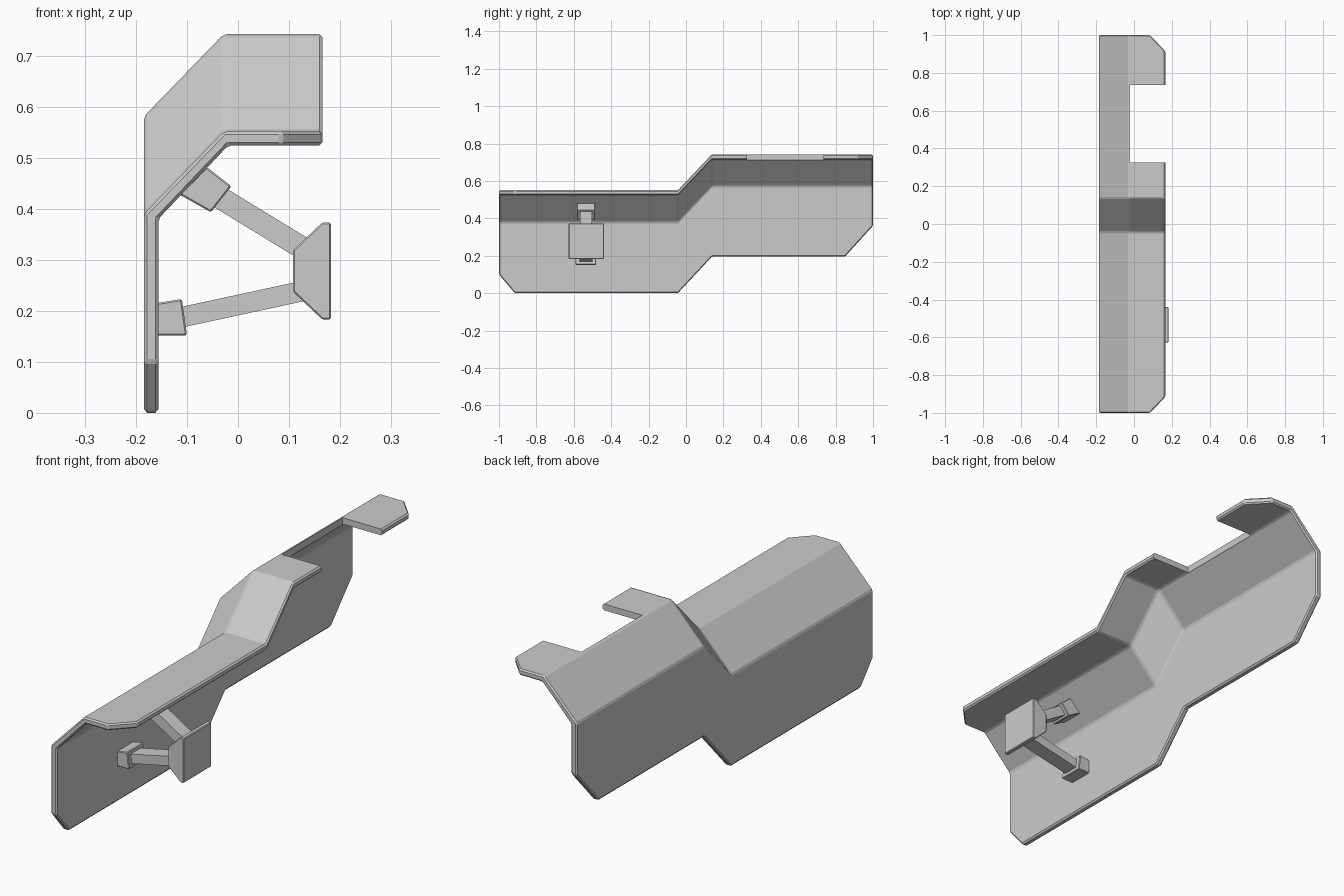
import bpy, bmesh

if "Cube" in bpy.data.objects:
    bpy.data.objects.remove(bpy.data.objects["Cube"])


def loft(name, rings, bevel=0.004):
    """Closed solid through rings with equal point counts."""
    bm = bmesh.new()
    rows = [[bm.verts.new(p) for p in ring] for ring in rings]
    n = len(rows[0])
    for a, b in zip(rows, rows[1:]):
        for i in range(n):
            j = (i + 1) % n
            bm.faces.new((a[i], a[j], b[j], b[i]))
    bm.faces.new(rows[0][::-1])
    bm.faces.new(rows[-1])
    bmesh.ops.recalc_face_normals(bm, faces=bm.faces)
    mesh = bpy.data.meshes.new(name)
    bm.to_mesh(mesh)
    bm.free()
    obj = bpy.data.objects.new(name, mesh)
    bpy.context.collection.objects.link(obj)
    if bevel:
        mod = obj.modifiers.new("edge_bevel", 'BEVEL')
        mod.width = bevel
        mod.segments = 1
        mod.limit_method = 'ANGLE'
    return obj


def prism(name, profile, width, bevel=0.003, y=-0.535):
    """Front-view profile extruded across y."""
    return loft(name, [[(x, y + s * width / 2, z) for x, z in profile]
                       for s in (-1, 1)], bevel)


# Bent shield plate: (y, lower edge z, step height, outer edge x)
sections = [
    (-1.0, 0.10, 0.0, 0.085),
    (-0.915, 0.0, 0.0, 0.166),
    (-0.043, 0.0, 0.0, 0.166),
    (0.138, 0.195, 0.191, 0.166),
    (0.85, 0.195, 0.191, 0.166),
    (0.915, 0.267, 0.191, 0.166),
    (1.0, 0.36, 0.191, 0.085),
]
rings = []
for y, low, step, tip in sections:
    rings.append([
        (-0.184, y, low), (-0.184, y, 0.39 + step),
        (-0.028, y, 0.551 + step), (tip, y, 0.551 + step),
        (tip, y, 0.524 + step), (-0.019, y, 0.524 + step),
        (-0.156, y, 0.38 + step), (-0.156, y, low)])
shield = loft("shield_plate", rings, 0.006)

# Notch in the upper flange
cutter = prism("notch_cutter", [(-0.021, 0.6), (0.3, 0.6), (0.3, 0.9), (-0.021, 0.9)],
               0.41, 0, y=0.53)
cutter.hide_render = True
cutter.display_type = 'WIRE'
cut = shield.modifiers.new("notch", 'BOOLEAN')
cut.operation = 'DIFFERENCE'
cut.solver = 'EXACT'
cut.object = cutter
bpy.context.view_layer.objects.active = shield
for mod_name in ("edge_bevel", "notch"):
    bpy.ops.object.modifier_apply(modifier=mod_name)
bpy.data.objects.remove(cutter)

# Bracket: mounting feet, arms and end block
prism("upper_foot", [(-0.115, 0.428), (-0.053, 0.393), (-0.013, 0.444), (-0.062, 0.482)], 0.098)
prism("lower_foot", [(-0.160, 0.152), (-0.100, 0.152), (-0.110, 0.223), (-0.160, 0.215)], 0.110)
prism("upper_arm", [(-0.060, 0.411), (0.125, 0.298), (0.147, 0.336), (-0.038, 0.449)], 0.063, 0)
prism("lower_arm", [(-0.120, 0.165), (0.130, 0.219), (0.122, 0.258), (-0.128, 0.204)], 0.068, 0)
prism("end_block", [(0.108, 0.237), (0.165, 0.183), (0.182, 0.183),
                    (0.182, 0.373), (0.165, 0.373), (0.108, 0.319)], 0.188, y=-0.533)
